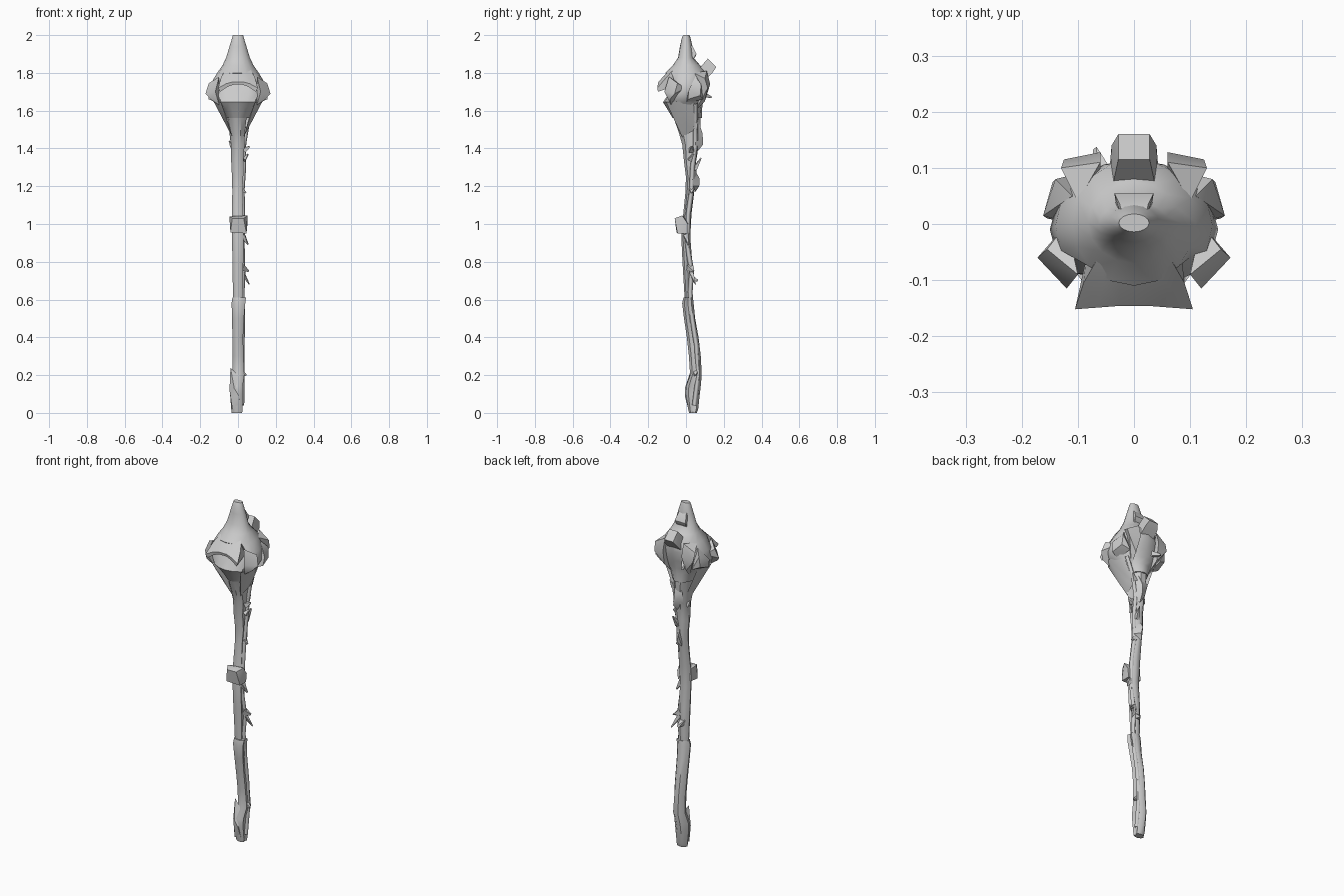
import bpy, bmesh, math
from mathutils import Vector


def finish(name, bm):
    bmesh.ops.recalc_face_normals(bm, faces=bm.faces)
    mesh = bpy.data.meshes.new(name)
    bm.to_mesh(mesh)
    bm.free()
    ob = bpy.data.objects.new(name, mesh)
    bpy.context.collection.objects.link(ob)
    return ob


def loft(name, rows, sides, shape=None):
    """Closed skin through rings given as (z, x_min, x_max, y_min, y_max)."""
    bm = bmesh.new()
    rings = []
    for z, x0, x1, y0, y1 in rows:
        ring = []
        for i in range(sides):
            a = 2 * math.pi * i / sides
            p = Vector(((x0 + x1) / 2 + (x1 - x0) / 2 * math.cos(a),
                        (y0 + y1) / 2 + (y1 - y0) / 2 * math.sin(a), z))
            if shape:
                p = shape(p, i, (x0 + x1) / 2, (y0 + y1) / 2)
            ring.append(bm.verts.new(p))
        rings.append(ring)
    for a, b in zip(rings, rings[1:]):
        for i in range(sides):
            j = (i + 1) % sides
            bm.faces.new((a[i], a[j], b[j], b[i]))
    bm.faces.new(rings[0])
    bm.faces.new(rings[-1])
    return finish(name, bm)


def chunk(name, points, mirror=False):
    """Faceted lump: convex hull of a few points."""
    bm = bmesh.new()
    for s in ((1, -1) if mirror else (1,)):
        vs = [bm.verts.new((s * x, y, z)) for x, y, z in points]
        bmesh.ops.convex_hull(bm, input=vs)
    return finish(name, bm)


def thorn(name, base, tip, r):
    """Four-sided spike from base to tip."""
    base, tip = Vector(base), Vector(tip)
    d = (tip - base).normalized()
    u = d.orthogonal().normalized()
    v = d.cross(u)
    pts = [base + u * r, base + v * r, base - u * r, base - v * r,
           tip + u * r * 0.25, tip - u * r * 0.25, tip + v * r * 0.2]
    return chunk(name, pts)


# Crooked shaft, grooved along its right side
def groove(p, i, cx, cy):
    if i == 0:
        p.x = cx + (p.x - cx) * 0.6
    if i in (4, 7):
        p.x = cx + (p.x - cx) * 0.88
    return p


lower = [(0.0, -.033, .028, .015, .058), (0.02, -.036, .03, .01, .066),
         (0.1, -.042, .03, -.004, .075), (0.14, -.042, .032, -.002, .08),
         (0.2, -.03, .04, .02, .085), (0.3, -.028, .035, .014, .08),
         (0.4, -.03, .033, .003, .068), (0.5, -.031, .038, -.012, .05),
         (0.58, -.034, .046, -.022, .042), (0.61, -.03, .05, -.015, .038)]
upper = [(0.57, -.025, .028, -.006, .032), (0.7, -.028, .032, -.014, .036),
         (0.8, -.03, .034, -.02, .034), (0.93, -.031, .036, -.026, .024),
         (1.05, -.033, .034, -.016, .03), (1.17, -.03, .028, -.004, .045),
         (1.25, -.032, .034, -.002, .058), (1.33, -.036, .036, -.012, .055),
         (1.42, -.038, .042, -.022, .07), (1.48, -.045, .045, -.04, .08),
         (1.56, -.055, .055, -.068, .08), (1.62, -.08, .08, -.09, .085)]
loft("lower_shaft", lower, 10, groove)
loft("upper_shaft", upper, 10, groove)


# Swollen head tapering into the blunt spike, with a hollow mouth in front
def mouth(p, i, cx, cy):
    if 1.67 < p.z < 1.78 and p.y < -0.04 and abs(p.x) < 0.1:
        p.y = -0.09 if p.z < 1.71 else -0.06
    return p


head = [(1.56, .058, -.07, .085), (1.61, .085, -.10, .085),
        (1.645, .125, -.122, .09), (1.69, .15, -.12, .10),
        (1.75, .14, -.12, .115), (1.80, .11, -.11, .115),
        (1.84, .082, -.07, .075), (1.88, .063, -.042, .04),
        (1.94, .045, -.032, .034), (1.985, .031, -.022, .024),
        (2.0, .027, -.014, .018)]
loft("head", [(z, -x, x, a, b) for z, x, a, b in head], 16, mouth)

# Arched hood over the mouth
bm = bmesh.new()
profile = [(.055, -.045, 1.86, .02), (.09, -.105, 1.805, .03),
           (.105, -.152, 1.755, .035), (.095, -.148, 1.74, .04),
           (.085, -.06, 1.765, .035)]
grid = [[bm.verts.new((w * t, y + .008 * (1 - abs(t)), z - drop * t * t))
         for t in (-1, -.6, -.25, .25, .6, 1)] for w, y, z, drop in profile]
for a, b in zip(grid, grid[1:] + grid[:1]):
    for i in range(5):
        bm.faces.new((a[i], a[i + 1], b[i + 1], b[i]))
for i in (0, 5):
    bm.faces.new([r[i] for r in grid])
finish("mouth_hood", bm)

# Mirrored cheeks, side ridges and rear shoulders
chunk("cheek", [(.172, -.06, 1.69), (.155, -.045, 1.745), (.145, -.085, 1.66),
                (.12, -.115, 1.70), (.10, -.09, 1.78), (.10, -.08, 1.63),
                (.12, .0, 1.72)], True)
chunk("side_ridge", [(.162, .015, 1.71), (.145, .075, 1.68), (.14, .08, 1.74),
                     (.155, .01, 1.66), (.11, .0, 1.64), (.11, .05, 1.78),
                     (.10, .09, 1.66)], True)
chunk("rear_shoulder", [(.125, .115, 1.72), (.06, .128, 1.74), (.13, .10, 1.77),
                        (.06, .11, 1.81), (.07, .10, 1.65), (.06, .05, 1.60),
                        (.10, .04, 1.80)], True)
chunk("jaw_root", [(.03, -.02, 1.46), (.06, .01, 1.52), (.13, -.05, 1.65),
                   (.09, -.105, 1.645), (.06, -.07, 1.57), (.10, .04, 1.64),
                   (.045, .05, 1.5)], True)

# Rear knobs and ragged bark on the head
chunk("rear_block", [(s * x, y, z) for s in (1, -1) for x, y, z in
                     ((.042, .05, 1.80), (.045, .08, 1.74), (.028, .16, 1.83),
                      (.028, .115, 1.875), (.04, .14, 1.80))])
chunk("spike_bark", [(s * x, y, z) for s in (1, -1) for x, y, z in
                     ((.02, .0, 1.97), (.025, .035, 1.94), (.035, .055, 1.90),
                      (.03, .05, 1.885), (.03, .02, 1.85))])
thorn("rear_peg", (-.05, .08, 1.69), (-.07, .135, 1.67), .022)

# Knots on the shaft
chunk("middle_knot", [(-.046, -.03, 1.04), (-.04, -.05, .955), (.05, -.02, 1.045),
                      (.045, -.045, .95), (-.03, -.06, 1.03), (.03, -.06, 1.03),
                      (-.04, .005, .96), (.045, .01, .95), (-.035, .005, 1.03),
                      (.05, .01, 1.0)])
chunk("foot_knot", [(-.045, .02, .12), (-.02, -.006, .13), (.005, -.006, .09),
                    (-.04, .03, .24), (0, .02, .2), (-.03, .012, .02), (.01, .012, .03)])
chunk("neck_knot", [(.01, .05, 1.37), (.045, .05, 1.42), (.02, .09, 1.42),
                    (.015, .088, 1.48), (-.03, .075, 1.5), (.03, .06, 1.56),
                    (-.02, .05, 1.4)])
chunk("neck_knot_low", [(.035, .04, 1.2), (.01, .07, 1.2), (.0, .072, 1.24),
                        (.036, .03, 1.28), (-.01, .05, 1.17), (.0, .04, 1.3)])

# Thorns down the right and back sides
for base, tip, r in [((.03, .03, 1.39), (.062, .03, 1.41), .02),
                     ((.02, .045, 1.29), (.03, .08, 1.35), .017),
                     ((.03, .02, 1.34), (.054, .04, 1.37), .016),
                     ((.02, .03, 1.18), (.042, .03, 1.165), .018),
                     ((.025, .0, .94), (.054, .01, .89), .018),
                     ((.02, .02, .77), (.056, .04, .75), .024),
                     ((.025, .03, .74), (.06, .05, .68), .014),
                     ((.0, .02, .72), (.01, .062, .7), .025),
                     ((.04, .05, 1.51), (.06, .06, 1.55), .018),
                     ((-.03, .03, 1.41), (-.047, .03, 1.44), .016),
                     ((-.035, .0, 1.5), (-.062, .0, 1.54), .018),
                     ((.02, .05, .21), (.044, .05, .2), .02)]:
    thorn("thorn", base, tip, r)

# Root strand winding up the right side
curve = bpy.data.curves.new("root_strand", 'CURVE')
curve.dimensions = '3D'
curve.bevel_depth = 0.013
curve.bevel_resolution = 0
path = [(.02, .045, .04), (.022, .065, .2), (.022, .055, .36), (.025, .03, .52),
        (.022, .022, .64), (.026, .03, .75), (.022, .005, .9), (.025, .012, 1.05),
        (.022, .03, 1.18), (.03, .035, 1.3), (.03, .05, 1.42), (.05, .05, 1.54),
        (.09, .05, 1.64)]
sp = curve.splines.new('POLY')
sp.points.add(len(path) - 1)
for pt, co in zip(sp.points, path):
    pt.co = (*co, 1)
ob = bpy.data.objects.new("root_strand", curve)
bpy.context.collection.objects.link(ob)

# Smooth shading with crisp creases
bpy.ops.object.select_all(action='DESELECT')
for o in bpy.data.objects:
    if o.type == 'MESH':
        o.select_set(True)
        bpy.context.view_layer.objects.active = o
bpy.ops.object.shade_smooth_by_angle(angle=math.radians(40))
